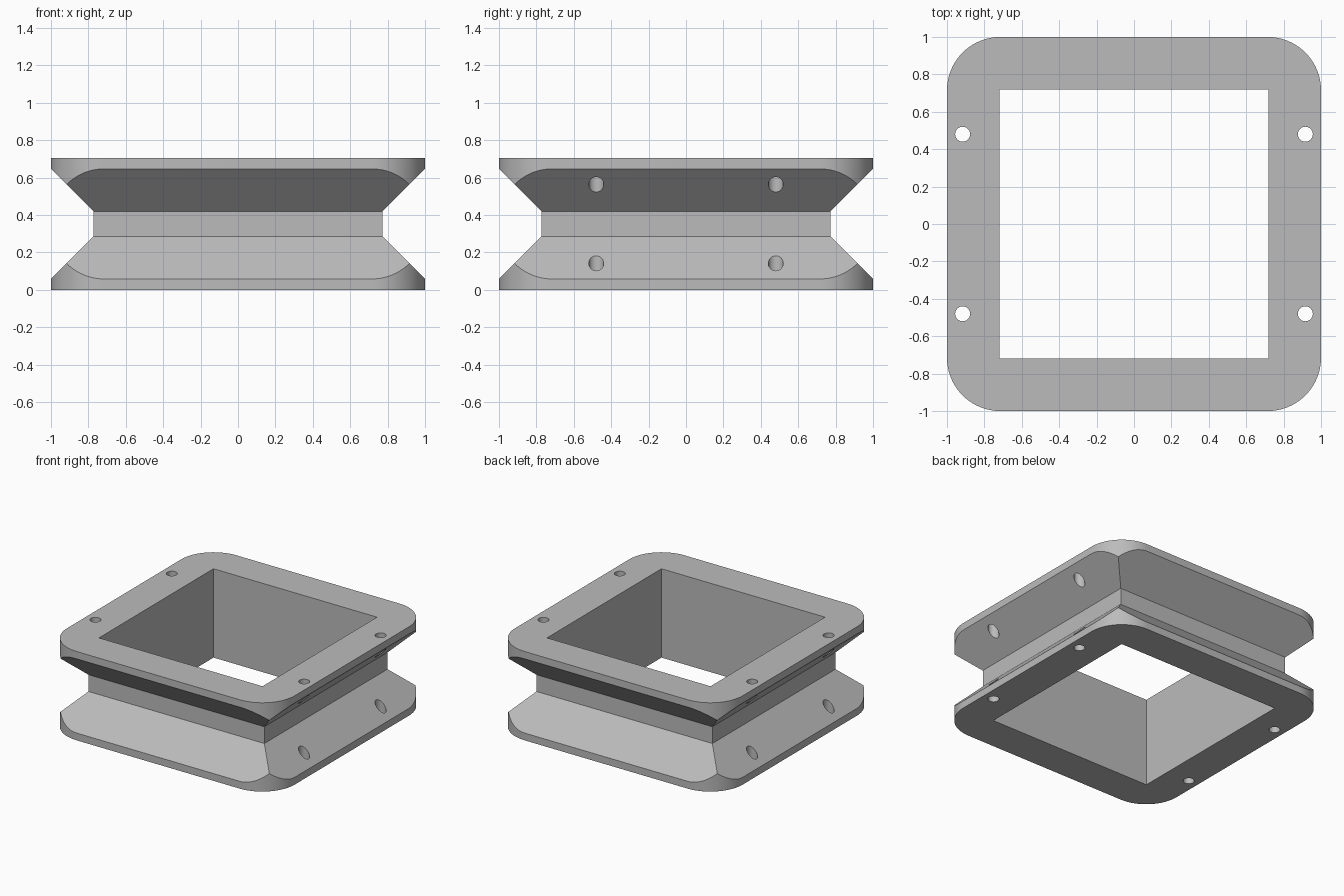
import bpy, bmesh, math

if "Cube" in bpy.data.objects:
    bpy.data.objects.remove(bpy.data.objects["Cube"])

HEIGHT = 0.705
RADIUS = 0.285      # rounded corner of the flanges
BORE = 0.718        # half width of the square opening
HOLE_R = 0.04

grey = bpy.data.materials.new("light grey")
grey.diffuse_color = (0.5, 0.5, 0.5, 1)
grey.use_nodes = True
grey.node_tree.nodes["Principled BSDF"].inputs["Base Color"].default_value = grey.diffuse_color


def square(h):
    return [(h, h), (-h, h), (-h, -h), (h, -h)]


def rounded_square(h, r, steps=20):
    pts = []
    for k, (sx, sy) in enumerate(square(1)):
        for i in range(steps + 1):
            a = math.pi / 2 * (k + i / steps)
            pts.append((sx * (h - r) + r * math.cos(a), sy * (h - r) + r * math.sin(a)))
    return pts


def circle(x, y, r, n=32):
    return [(x + r * math.cos(2 * math.pi * i / n), y + r * math.sin(2 * math.pi * i / n))
            for i in range(n)]


def loft(name, sections):
    """Closed solid through (outline, z) sections with equal point counts."""
    bm = bmesh.new()
    rings = [[bm.verts.new((x, y, z)) for x, y in pts] for pts, z in sections]
    for a, b in zip(rings, rings[1:]):
        n = len(a)
        for i in range(n):
            j = (i + 1) % n
            bm.faces.new((a[i], a[j], b[j], b[i]))
    bm.faces.new(rings[0][::-1])
    bm.faces.new(rings[-1])
    mesh = bpy.data.meshes.new(name)
    bm.to_mesh(mesh)
    bm.free()
    mesh.materials.append(grey)
    obj = bpy.data.objects.new(name, mesh)
    bpy.context.collection.objects.link(obj)
    return obj


def cut(obj, tool, operation):
    bpy.context.view_layer.objects.active = obj
    mod = obj.modifiers.new("cut", 'BOOLEAN')
    mod.operation, mod.solver, mod.object = operation, 'EXACT', tool
    bpy.ops.object.modifier_apply(modifier=mod.name)
    bpy.data.objects.remove(tool, do_unlink=True)


# Body: square spool with two sloped flanges (flange sides overshoot and are trimmed)
profile = [(1.1, -0.05), (1.1, -0.042), (0.772, 0.286), (0.772, HEIGHT - 0.286),
           (1.1, HEIGHT + 0.042), (1.1, HEIGHT + 0.05)]
frame = loft("spool_frame", [(square(h), z) for h, z in profile])

# Trim to the rounded outline and to the final height
outline = rounded_square(1, RADIUS)
cut(frame, loft("outline_trim", [(outline, 0), (outline, HEIGHT)]), 'INTERSECT')

# Square opening through the middle
cut(frame, loft("bore", [(square(BORE), -0.2), (square(BORE), HEIGHT + 0.2)]), 'DIFFERENCE')

# Four bolt holes through both flanges
for sx, sy in square(1):
    pts = circle(sx * 0.916, sy * 0.48, HOLE_R)
    cut(frame, loft("bolt_hole", [(pts, -0.2), (pts, HEIGHT + 0.2)]), 'DIFFERENCE')

# Smooth the rounded corners and holes, keep edges sharp
bpy.ops.object.select_all(action='DESELECT')
frame.select_set(True)
bpy.context.view_layer.objects.active = frame
bpy.ops.object.shade_smooth_by_angle(angle=math.radians(25))
